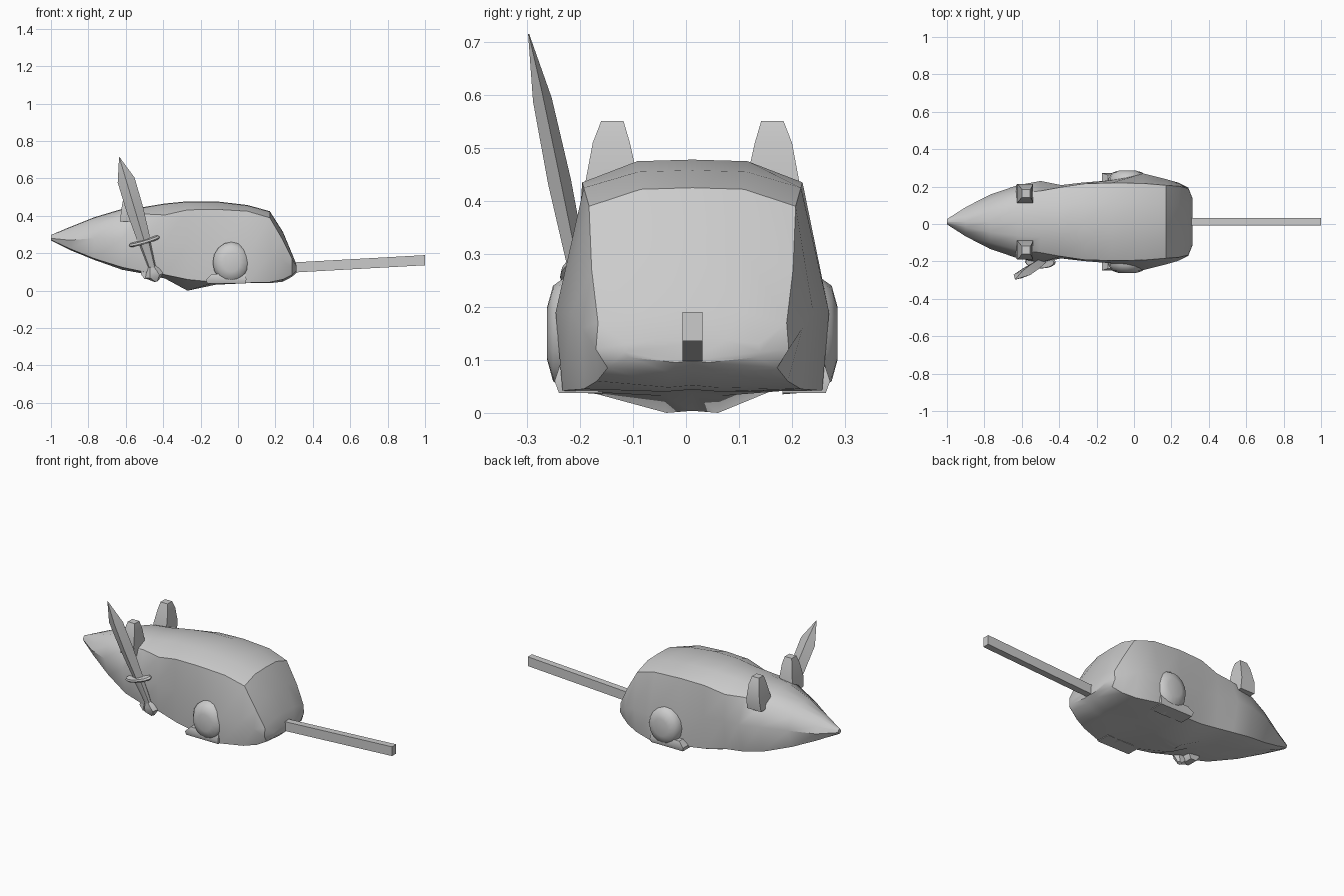
import bpy, bmesh, math
from mathutils import Vector, Matrix

if "Cube" in bpy.data.objects:
    bpy.data.objects.remove(bpy.data.objects["Cube"])

CY = 0.012  # centre line of the animal


def loft(name, rings, matrix=None, angle=40):
    """Skin a list of closed rings and cap both ends."""
    bm = bmesh.new()
    vs = [[bm.verts.new(p) for p in r] for r in rings]
    n = len(vs[0])
    for a, b in zip(vs, vs[1:]):
        for i in range(n):
            j = (i + 1) % n
            bm.faces.new((a[i], a[j], b[j], b[i]))
    bm.faces.new(vs[0])
    bm.faces.new(vs[-1])
    bmesh.ops.recalc_face_normals(bm, faces=bm.faces)
    if matrix:
        bm.transform(matrix)
    me = bpy.data.meshes.new(name)
    bm.to_mesh(me)
    bm.free()
    ob = bpy.data.objects.new(name, me)
    bpy.context.collection.objects.link(ob)
    bpy.ops.object.select_all(action='DESELECT')
    ob.select_set(True)
    bpy.context.view_layer.objects.active = ob
    bpy.ops.object.shade_smooth_by_angle(angle=math.radians(angle))
    return ob


def oval(rx, ry, z, n, cx=0, cy=0):
    return [(cx + rx * math.cos(2 * math.pi * i / n),
             cy + ry * math.sin(2 * math.pi * i / n), z) for i in range(n)]


def rect(x0, x1, y0, y1, z):
    return [(x0, y0, z), (x1, y0, z), (x1, y1, z), (x0, y1, z)]


# body and head: x, top z, shoulder y, shoulder z, mid y, mid z, bottom y, bottom z, belly z
stations = [
    (-1.00, .298, .010, .290, .014, .28, .010, .272, .268),
    (-0.90, .340, .058, .305, .078, .27, .055, .225, .218),
    (-0.77, .392, .110, .350, .145, .28, .110, .172, .165),
    (-0.62, .437, .150, .400, .196, .28, .165, .125, .112),
    (-0.50, .448, .165, .410, .218, .27, .180, .100, .090),
    (-0.39, .466, .185, .405, .196, .26, .180, .085, .065),
    (-0.27, .478, .203, .432, .210, .25, .195, .060, .000),
    (-0.12, .478, .208, .435, .222, .22, .215, .045, .032),
    (0.05, .458, .205, .425, .258, .19, .245, .042, .040),
    (0.17, .425, .195, .390, .228, .19, .205, .045, .040),
    (0.24, .315, .190, .270, .208, .16, .180, .060, .048),
    (0.29, .195, .178, .170, .182, .12, .160, .085, .075),
    (0.312, .140, .125, .130, .128, .115, .120, .105, .095),
]
rings = []
for x, zt, ys, zs, ym, zm, yb, zl, zb in stations:
    half = [(ys * .5, zt - .003), (ys, zs), (ym, zm), (yb, zl), (yb * .25, zb)]
    ring = [(0, zt)] + half + [(0, zb + .004)] + [(-y, z) for y, z in reversed(half)]
    rings.append([(x, CY + y, z) for y, z in ring])
loft("body", rings, angle=38)

# tail: square bar rising to the tip
loft("tail", [[(x, CY + y, z + h) for y, h in
               ((-.019, -.027), (.019, -.027), (.019, .027), (-.019, .027))]
              for x, z in ((.26, .122), (1.0, .163))])

for s, side in ((1, "left"), (-1, "right")):
    flip = Matrix.Translation((0, CY, 0)) @ Matrix.Diagonal((1, s, 1, 1))
    # ears: tapered upright plates
    loft(side + "_ear", [rect(x0, x1, y0, y1, z) for x0, x1, y0, y1, z in (
        (-.63, -.54, .095, .195, .37), (-.625, -.54, .10, .203, .43),
        (-.61, -.545, .118, .188, .51), (-.60, -.555, .13, .172, .551))], flip, 45)
    # haunches: rounded thighs, lofted outwards along y
    thigh = [[(x, z, y) for x, y, z in [(p[0], p[1], p[2]) for p in
              oval(rx, rz, d, 16, -.035, .15)]] for rx, rz, d in
             ((.10, .115, .17), (.10, .11, .235), (.08, .09, .263), (.045, .05, .274))]
    loft(side + "_haunch", thigh, flip, 50)
    # hind feet
    loft(side + "_hind_foot", [rect(x0, x1, .17, y1, z) for x0, x1, y1, z in (
        (-.165, .04, .252, .038), (-.17, .045, .26, .06), (-.14, .04, .25, .09))], flip)

# dagger frame: local x across the blade, local z along it
foot, tip = Vector((-.44, -.16, .06)), Vector((-.635, -.297, .715))
d = (tip - foot).normalized()
thick = d.cross(Vector((1, 0, .25))).normalized()
across = thick.cross(d)
M = Matrix((across, thick, d)).transposed().to_4x4()
M.translation = foot

loft("blade", [oval(a, b, z, 4) for a, b, z in
               ((.034, .018, .21), (.046, .022, .40), (.047, .018, .565), (.001, .001, .697))], M, 30)
loft("guard", [oval(a, b, z, 16) for a, b, z in
               ((.078, .032, .208), (.086, .036, .216), (.078, .032, .226))], M)
loft("grip", [oval(a, a * .8, z, 8) for a, z in ((.018, .05), (.031, .21))], M)
loft("pommel", [oval(a, b, z, 6) for a, b, z in
                ((.012, .012, -.01), (.052, .026, .022), (.040, .024, .045), (.018, .016, .075))], M)

# small paw holding the grip
loft("front_paw", [rect(x0, x1, -.165, -.10, z) for x0, x1, z in
                   ((-.50, -.465, .062), (-.52, -.45, .09), (-.51, -.46, .14))])
